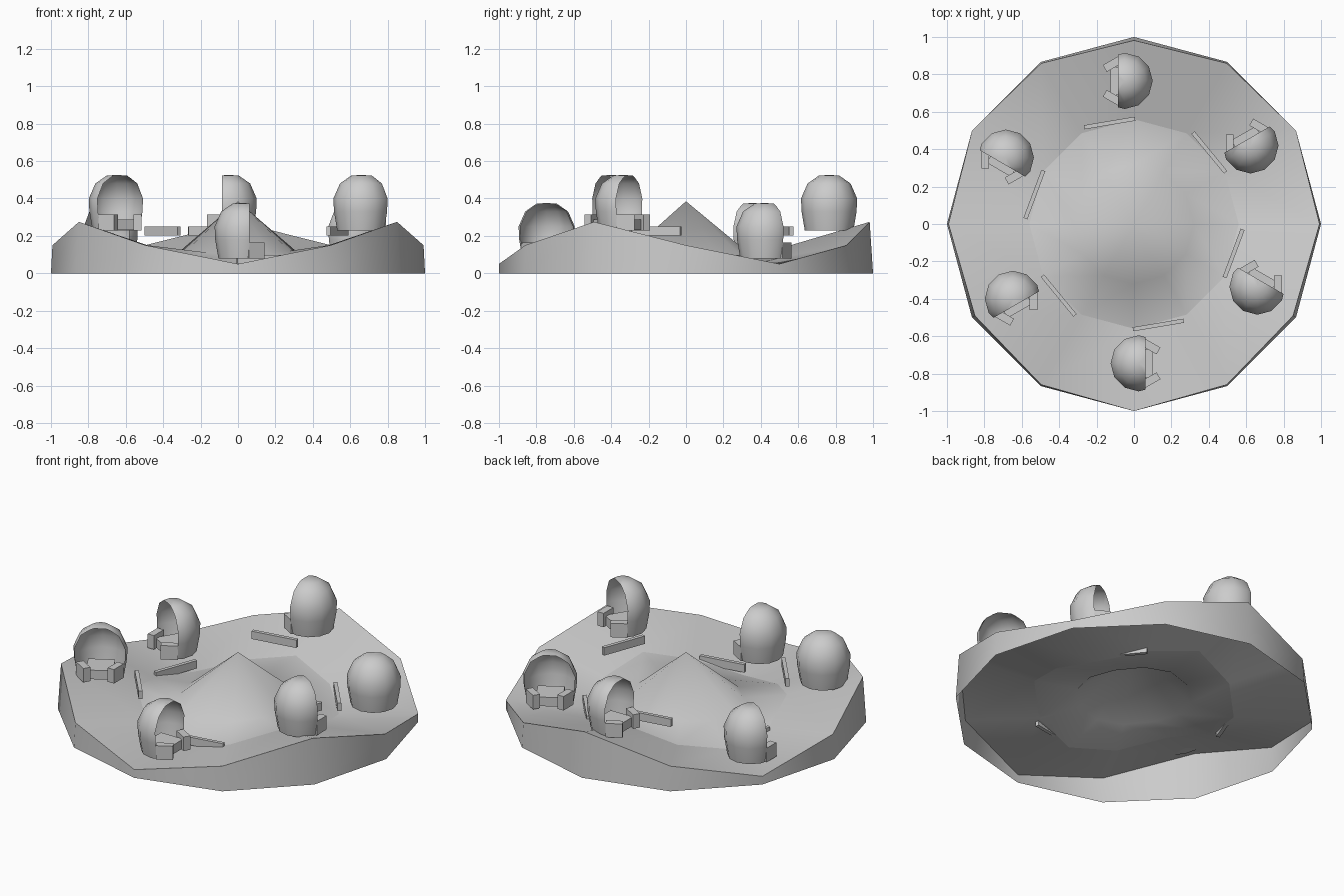
import bpy, bmesh, math
from mathutils import Matrix, Vector

if "Cube" in bpy.data.objects:
    bpy.data.objects.remove(bpy.data.objects["Cube"])

SIDES = 12


def finish(bm, name, matrix=None, smooth=None):
    if matrix:
        bm.transform(matrix)
    mesh = bpy.data.meshes.new(name)
    bm.to_mesh(mesh)
    bm.free()
    ob = bpy.data.objects.new(name, mesh)
    bpy.context.collection.objects.link(ob)
    if smooth:
        bpy.ops.object.select_all(action='DESELECT')
        ob.select_set(True)
        bpy.context.view_layer.objects.active = ob
        bpy.ops.object.shade_smooth_by_angle(angle=math.radians(smooth))
    return ob


def ring(bm, r, zfunc):
    out = []
    for i in range(SIDES):
        a = 2 * math.pi * i / SIDES
        z = zfunc(a)
        rr = r(z) if callable(r) else r
        out.append(bm.verts.new((rr * math.cos(a), rr * math.sin(a), z)))
    return out


def bridge(bm, a, b):
    for i in range(len(a)):
        j = (i + 1) % len(a)
        bm.faces.new((a[i], a[j], b[j], b[i]))


def cap(bm, a, z):
    tip = bm.verts.new((0, 0, z))
    for i in range(len(a)):
        bm.faces.new((a[i], a[(i + 1) % len(a)], tip))


def wave(low, mid, high):
    # three hills around the platform, peaks at 90, 210 and 330 degrees
    def z(a):
        c = math.cos(3 * (a - math.pi / 2))
        return mid + (high - mid) * max(c, 0) + (mid - low) * min(c, 0)
    return z


# undulating platform: outer wall and sloping deck, open underneath
bm = bmesh.new()
foot = ring(bm, 1.0, lambda a: 0)
rim = ring(bm, lambda z: 1.0 - 0.08 * max(z - 0.05, 0), wave(0.05, 0.15, 0.275))
inner = ring(bm, 0.56, wave(0.03, 0.08, 0.15))
bridge(bm, foot, rim)
bridge(bm, rim, inner)
finish(bm, "platform", smooth=35)

# centre cone flaring out to the deck
bm = bmesh.new()
edge = ring(bm, 0.56, wave(0.03, 0.08, 0.15))
base = ring(bm, 0.32, wave(0.10, 0.11, 0.12))
bridge(bm, edge, base)
cap(bm, base, 0.385)
finish(bm, "centre_cone", smooth=60)


def box(name, size, matrix):
    bm = bmesh.new()
    bmesh.ops.create_cube(bm, size=1)
    bm.transform(Matrix.Diagonal((*size, 1)))
    return finish(bm, name, matrix)


def canopy(matrix):
    # revolved dome, cut open on its -x side
    bm = bmesh.new()
    profile = [(0.13, 0), (0.147, 0.10), (0.15, 0.17), (0.115, 0.25), (0.055, 0.292)]
    rings = [ring(bm, r, lambda a, z=z: z) for r, z in profile]
    for a, b in zip(rings, rings[1:]):
        bridge(bm, a, b)
    cap(bm, rings[-1], 0.296)
    bm.faces.new(reversed(rings[0]))
    bmesh.ops.bisect_plane(bm, geom=bm.verts[:] + bm.edges[:] + bm.faces[:],
                           plane_co=(-0.036, 0, 0), plane_no=(-1, 0, 0), clear_outer=True)
    finish(bm, "car_canopy", matrix, smooth=35)


# six cars, alternately on a hill and in a dip
for k in range(6):
    turn = Matrix.Rotation(math.radians(-60 * k), 4, 'Z')
    z = 0.23 if k % 2 == 0 else 0.08
    car = Matrix.Translation((-0.0125, 0.01, z)) @ turn @ Matrix.Translation((-0.0375, 0.755, 0))
    canopy(car)
    box("car_seat", (0.15, 0.15, 0.055), car @ Matrix.Translation((0.0, 0, 0.03)))
    for s in (-1, 1):
        box("car_side_wall", (0.095, 0.042, 0.085),
            car @ Matrix.Translation((-0.065, s * 0.09, 0.0425))
            @ Matrix.Rotation(s * math.radians(30), 4, 'Z'))
    # fence bar at the inner edge of the deck
    box("fence_bar", (0.275, 0.022, 0.048),
        Matrix.Translation((0, 0, z - 0.005)) @ turn
        @ Matrix.Translation((-0.13, 0.54, 0)) @ Matrix.Rotation(math.radians(9.5), 4, 'Z'))
